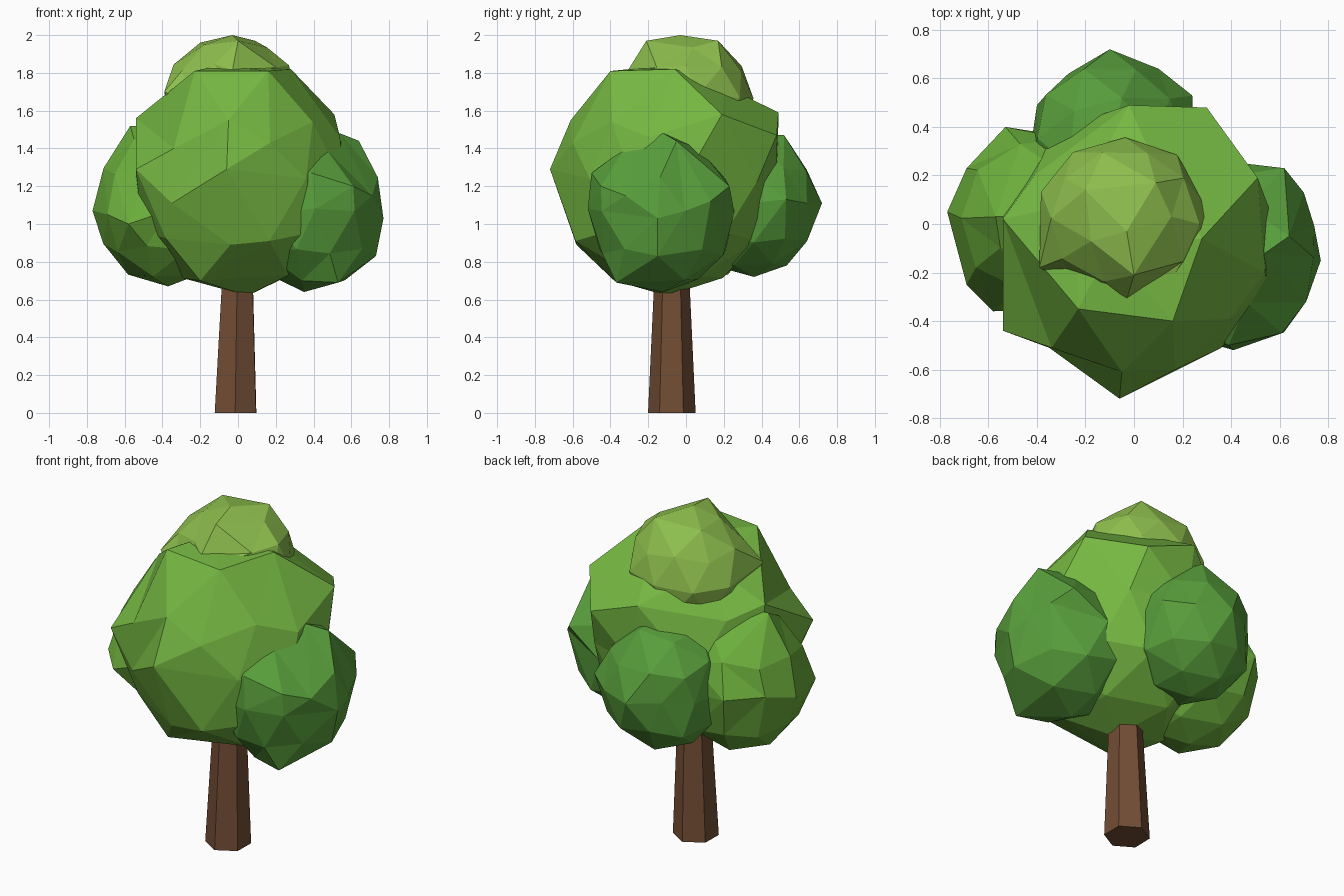
import bpy, bmesh, math, random
from mathutils import Vector

random.seed(4)


def material(name, rgb):
    m = bpy.data.materials.new(name)
    m.diffuse_color = (*rgb, 1)
    return m


def finish(bm, name, mat):
    me = bpy.data.meshes.new(name)
    bm.to_mesh(me)
    bm.free()
    ob = bpy.data.objects.new(name, me)
    bpy.context.collection.objects.link(ob)
    me.materials.append(mat)


# Faceted leaf clump: squashed icosphere, slight jitter, key corners pulled out
def clump(name, mat, centre, radii, corners, jitter=0.012):
    bm = bmesh.new()
    bmesh.ops.create_icosphere(bm, subdivisions=2, radius=1)
    free = list(bm.verts)
    for v in free:
        v.co = Vector(c + a * r for c, a, r in zip(centre, v.co, radii))
    for p in map(Vector, corners):
        v = min(free, key=lambda q: (q.co - p).length)
        v.co = p
        free.remove(v)
    for v in free:
        v.co += Vector(random.uniform(-jitter, jitter) for _ in range(3))
    finish(bm, name, mat)


# Six-sided tapered trunk
bm = bmesh.new()
rings = []
for z, r, cx in ((0, 0.126, -0.013), (0.9, 0.084, 0.0)):
    rings.append([bm.verts.new((cx + r * math.cos(a), -0.075 + r * math.sin(a), z))
                  for a in (math.radians(-91 + 60 * i) for i in range(6))])
low, high = rings
for i in range(6):
    j = (i + 1) % 6
    bm.faces.new((low[i], low[j], high[j], high[i]))
bm.faces.new(low[::-1])
bm.faces.new(high)
finish(bm, "trunk", material("bark", (0.17, 0.075, 0.035)))

mid = material("leaf_mid", (0.18, 0.48, 0.055))
side = material("leaf_side", (0.15, 0.43, 0.045))
deep = material("leaf_deep", (0.10, 0.35, 0.045))
pale = material("leaf_pale", (0.27, 0.52, 0.075))

# Main crown
clump("main_crown", mid, (0.01, -0.1, 1.23), (0.57, 0.59, 0.6), [
    (-0.06, -0.72, 1.29), (-0.05, -0.61, 1.55), (0.16, -0.40, 1.81),
    (-0.23, -0.35, 1.81), (-0.10, -0.10, 1.84), (-0.34, -0.51, 1.40),
    (-0.35, -0.51, 1.11), (-0.54, -0.44, 1.29), (0.17, -0.60, 1.43),
    (0.57, 0.03, 1.30), (0.51, 0.19, 1.58), (0.28, -0.06, 1.82),
    (0.30, 0.48, 1.47), (-0.02, 0.49, 1.59), (-0.54, 0.02, 1.56),
    (0.05, -0.10, 0.62), (0.54, -0.20, 1.46), (0.36, -0.51, 1.24),
    (-0.04, -0.58, 0.89), (-0.20, -0.38, 0.70)])

# Top tuft
clump("top_tuft", pale, (-0.04, 0.02, 1.66), (0.35, 0.33, 0.335), [
    (-0.03, -0.03, 2.0), (-0.39, -0.18, 1.70), (0.31, 0.06, 1.68),
    (0.09, 0.17, 1.97), (-0.20, 0.14, 1.96), (0.00, -0.21, 1.97),
    (-0.03, -0.31, 1.81), (0.11, -0.29, 1.80), (0.27, 0.00, 1.84)])

# Side and back clumps
clump("right_clump", deep, (0.40, -0.13, 1.06), (0.37, 0.39, 0.41), [
    (0.77, -0.15, 1.03), (0.54, -0.12, 1.48), (0.35, -0.12, 0.64),
    (0.64, -0.05, 1.44), (0.70, 0.13, 1.12), (0.62, 0.23, 1.20),
    (0.39, -0.50, 1.27), (0.41, -0.52, 1.08), (0.61, -0.45, 1.20),
    (0.71, -0.32, 1.15), (0.73, -0.15, 0.83), (0.53, -0.37, 0.69)])
clump("left_clump", side, (-0.38, 0.03, 1.08), (0.38, 0.38, 0.42), [
    (-0.77, 0.05, 1.07), (-0.57, 0.03, 1.52), (-0.58, -0.36, 1.0),
    (-0.69, -0.25, 1.05), (-0.69, 0.23, 1.12), (-0.53, 0.40, 1.12)])
clump("back_clump", deep, (-0.10, 0.35, 1.10), (0.36, 0.35, 0.38), [
    (-0.10, 0.72, 1.11), (-0.05, 0.52, 1.47), (-0.10, 0.36, 0.72),
    (0.24, 0.53, 1.13), (-0.27, 0.62, 1.12), (-0.40, 0.49, 1.10)])
